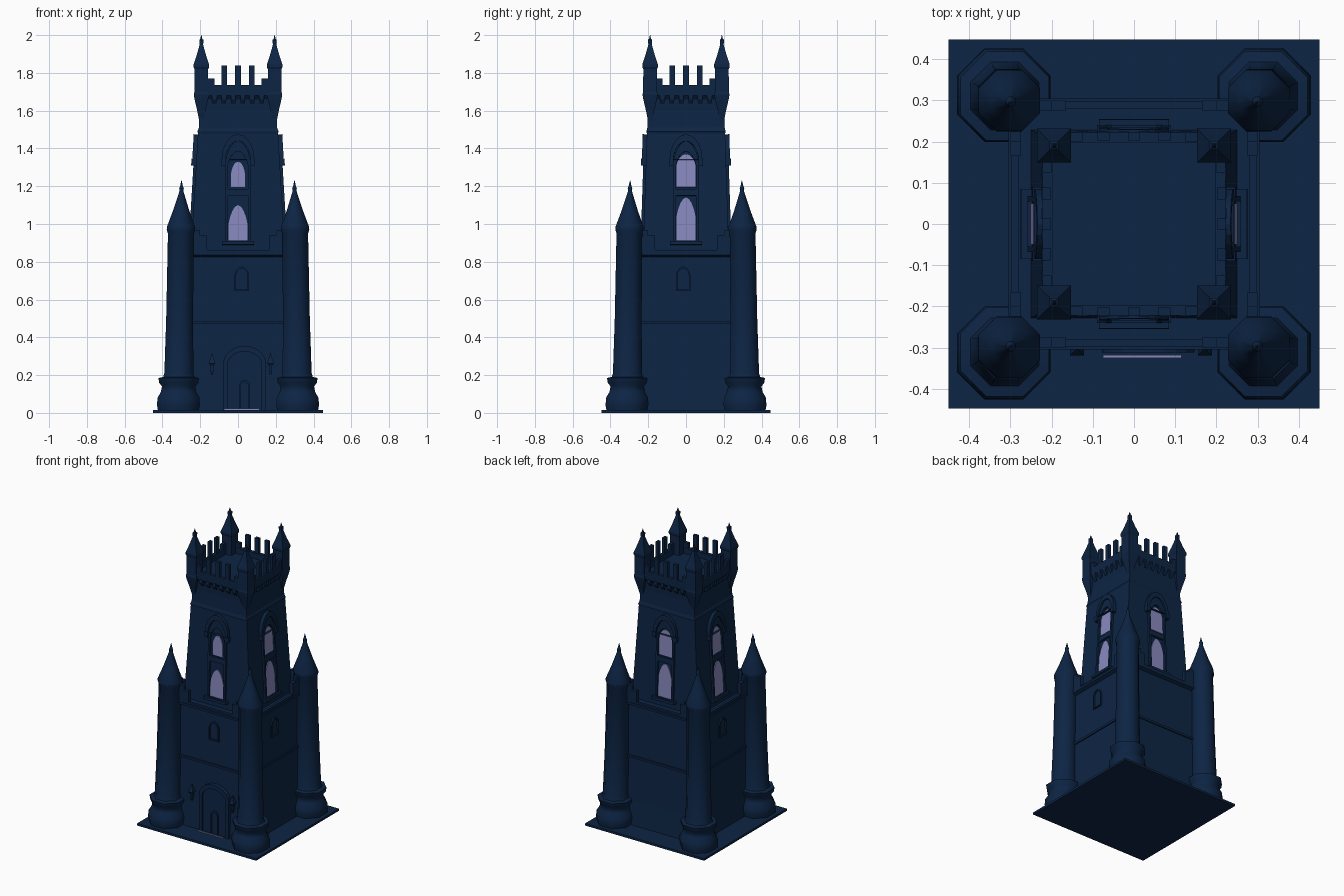
import bpy, math
from mathutils import Matrix, Vector

old = bpy.data.objects.get("Cube")
if old:
    bpy.data.objects.remove(old, do_unlink=True)


def material(name, colour):
    m = bpy.data.materials.new(name)
    m.use_nodes = True
    m.diffuse_color = (*colour, 1)
    bsdf = next(n for n in m.node_tree.nodes if n.type == 'BSDF_PRINCIPLED')
    bsdf.inputs["Base Color"].default_value = (*colour, 1)
    return m


stone = material("navy stone", (0.004, 0.018, 0.058))
glass = material("lavender glass", (0.25, 0.25, 0.52))


def build(name, verts, faces, mat=stone, matrix=None, smooth=False):
    me = bpy.data.meshes.new(name)
    me.from_pydata([tuple(v) for v in verts], [], faces)
    me.materials.append(mat)
    ob = bpy.data.objects.new(name, me)
    bpy.context.collection.objects.link(ob)
    if matrix:
        me.transform(matrix)
    if smooth:
        bpy.ops.object.select_all(action='DESELECT')
        ob.select_set(True)
        bpy.context.view_layer.objects.active = ob
        bpy.ops.object.shade_smooth_by_angle(angle=math.radians(50))
    return ob


def loft(name, rings, mat=stone, matrix=None, smooth=False):
    """Skin a stack of counter-clockwise rings and cap both ends."""
    n = len(rings[0])
    faces = [tuple(reversed(range(n)))]
    for r in range(len(rings) - 1):
        for i in range(n):
            j = (i + 1) % n
            faces.append((r * n + i, r * n + j, r * n + n + j, r * n + n + i))
    faces.append(tuple(range((len(rings) - 1) * n, len(rings) * n)))
    return build(name, [v for ring in rings for v in ring], faces, mat, matrix, smooth)


def rect(hx, hy, z, cx=0, cy=0):
    return [(cx - hx, cy - hy, z), (cx + hx, cy - hy, z),
            (cx + hx, cy + hy, z), (cx - hx, cy + hy, z)]


def disc(r, z, cx, cy, n=8):
    return [(cx + r * math.cos((i + .5) * math.tau / n),
             cy + r * math.sin((i + .5) * math.tau / n), z) for i in range(n)]


def box(name, x0, x1, y0, y1, z0, z1, matrix=None, mat=stone):
    hx, hy, cx, cy = (x1 - x0) / 2, (y1 - y0) / 2, (x0 + x1) / 2, (y0 + y1) / 2
    return loft(name, [rect(hx, hy, z0, cx, cy), rect(hx, hy, z1, cx, cy)], mat, matrix)


def arch(w, z0, zs, z1, point=0.75, n=5):
    """Outline of an arched opening of half width w, springing at zs."""
    right = [(w, z0)]
    for i in range(n):
        a = i / n * math.pi / 2
        right.append((w * math.cos(a), zs + (z1 - zs) * math.sin(a) ** (1 / point) if i else zs))
    return right + [(0, z1)] + [(-x, z) for x, z in reversed(right)]


def plate(name, outline, y0, y1, matrix, mat=stone):
    # outline lies in xz; the front is at y0
    return loft(name, [[(x, y, z) for x, z in outline] for y in (y0, y1)], mat, matrix)


def frame(name, outer, inner, y0, y1, matrix):
    n = len(outer)
    verts = [(x, y, z) for y in (y0, y1) for loop in (outer, inner) for x, z in loop]
    faces = []
    for i in range(n):
        j = (i + 1) % n
        faces += [(i, n + i, n + j, j), (i, j, 2 * n + j, 2 * n + i),
                  (n + j, n + i, 3 * n + i, 3 * n + j)]
    return build(name, verts, faces, stone, matrix)


# Ground slab and lower keep with string courses
loft("base_slab", [rect(.45, .447, 0), rect(.45, .447, .015)])
keep = [(.01, .30), (.18, .288), (.47, .284), (.47, .292), (.485, .292), (.485, .284),
        (.825, .282), (.835, .304), (.85, .304), (.85, .29)]
loft("lower_keep", [rect(h, h, z) for z, h in keep])

# Tapering upper tower
tower = [(.84, .25, .228), (1.48, .212, .207), (1.49, .215, .21), (1.51, .207, .205),
         (1.60, .203, .203), (1.66, .207, .207), (1.68, .222, .222), (1.695, .222, .222)]
loft("upper_tower", [rect(hx, hy, z) for z, hx, hy in tower])

# Octagonal corner turrets, bastions and roof turrets
turret = [(.01, .112), (.04, .118), (.08, .116), (.11, .098), (.14, .092), (.16, .108),
          (.185, .112), (.19, .086), (.21, .08), (.5, .074), (.95, .071), (.97, .078),
          (.985, .077), (1.07, .045), (1.17, .012), (1.185, .011), (1.19, .013),
          (1.20, .008), (1.23, .001)]
pinnacle = [(1.53, .008), (1.60, .022), (1.66, .036), (1.685, .040), (1.70, .037),
            (1.82, .036), (1.83, .041), (1.845, .041), (1.89, .026), (1.95, .009),
            (1.962, .011), (1.975, .011), (1.98, .005), (2.0, .001)]
for sx, fx in ((1, "left"), (-1, "right")):
    for sy, fy in ((-1, "front"), (1, "back")):
        rings = []
        for z, r in turret:
            c = .316 - .014 * z
            rings.append(disc(r * 1.04, z, sx * c, sy * (c - .003)))
        loft(f"corner_turret_{fy}_{fx}", rings, smooth=True)
        loft(f"roof_turret_{fy}_{fx}",
             [rect(h, h, z, sx * .194, sy * .19) for z, h in pinnacle])

# Four sides: battlements, corbels, windows
sides = ["front", "left", "back", "right"]
for k, side in enumerate(sides):
    turn = Matrix.Rotation(k * math.pi / 2, 4, 'Z')
    bottom, top = (.228, .207) if k % 2 == 0 else (.25, .212)

    # Ledge parapet with merlons against the corner turrets
    box(f"ledge_parapet_{side}", -.25, .25, -.298, -.28, .84, .862, turn)
    for s in (-1, 1):
        a, b = sorted((s * .165, s * .20))
        box(f"ledge_merlon_{side}", a, b, -.30, -.275, .85, .94, turn)
        a, b = sorted((s * .20, s * .25))
        box(f"ledge_shoulder_{side}", a, b, -.30, -.275, .85, .965, turn)

    # Crown parapet
    box(f"crown_parapet_{side}", -.18, .18, -.222, -.198, 1.68, 1.735, turn)
    for x in (-.073, 0, .073):
        box(f"crown_merlon_{side}", x - .015, x + .015, -.222, -.202, 1.73, 1.838, turn)
    for s in (-1, 1):
        a, b = sorted((s * .125, s * .165))
        box(f"crown_step_{side}", a, b, -.222, -.2, 1.73, 1.77, turn)
    for i in range(6):
        x = -.125 + i * .05
        loft(f"corbel_{side}", [rect(.011, .004, 1.635, x, -.204),
                                rect(.013, .012, 1.66, x, -.212),
                                rect(.013, .012, 1.685, x, -.212)], matrix=turn)

    # Tall window lying on the leaning wall
    slope = math.atan((bottom - top) / .64)
    lean = turn @ Matrix.Translation((0, -bottom, .84)) @ Matrix.Rotation(-slope, 4, 'X') \
        @ Matrix.Translation((0, 0, -.84))
    front = k == 0
    w = .036 if front else .05
    peak = 1.33 if front else 1.37
    frame(f"window_frame_{side}", arch(.068, .90, 1.32, 1.44), arch(.054, .912, 1.30, 1.385),
          -.014, .01, lean)
    frame(f"window_hood_{side}", arch(.085, 1.34, 1.37, 1.475), arch(.066, 1.34, 1.35, 1.44),
          -.022, .01, lean)
    plate(f"upper_glass_{side}", arch(w, 1.195, peak - .06, peak), -.005, .004, lean, glass)
    low = arch(.05, .912, 1.0 if front else 1.04, 1.10 if front else 1.14, .6)
    plate(f"lower_glass_{side}", low, -.005, .004, lean, glass)
    box(f"window_transom_{side}", -.056, .056, -.012, .005, 1.15, 1.185, lean)
    box(f"window_sill_{side}", -.085, .085, -.028, .01, .89, .908, lean)
    for s in (-1, 1):
        box(f"hood_stop_{side}", s * .078 - .012, s * .078 + .012, -.026, .01, 1.31, 1.345, lean)

    # Small blind window in the keep
    if side != "back":
        niche = turn @ Matrix.Translation((.02 if front else -.015, -.284, 0))
        frame(f"niche_frame_{side}", arch(.038, .645, .73, .775), arch(.03, .653, .73, .765),
              -.008, .008, niche)

# Gateway
gate = Matrix.Translation((.035, -.29, 0))
frame("gate_arch", arch(.112, .01, .27, .355, .9), arch(.09, .01, .26, .325, .9), -.022, .02, gate)
plate("gate_door", arch(.09, .01, .26, .325, .9), -.010, .01, gate)
frame("wicket_frame", arch(.028, .015, .15, .175), arch(.02, .015, .145, .163), -.018, 0, gate)
box("gate_light", -.075, .115, -.325, -.318, .014, .022, mat=glass)

# Lanterns beside the gate
for x in (-.138, .172):
    loft("gate_lantern", [rect(r, r, z, x, -.302) for z, r in
                          ((.20, .003), (.225, .009), (.25, .009), (.262, .017),
                           (.27, .015), (.315, .001))])
